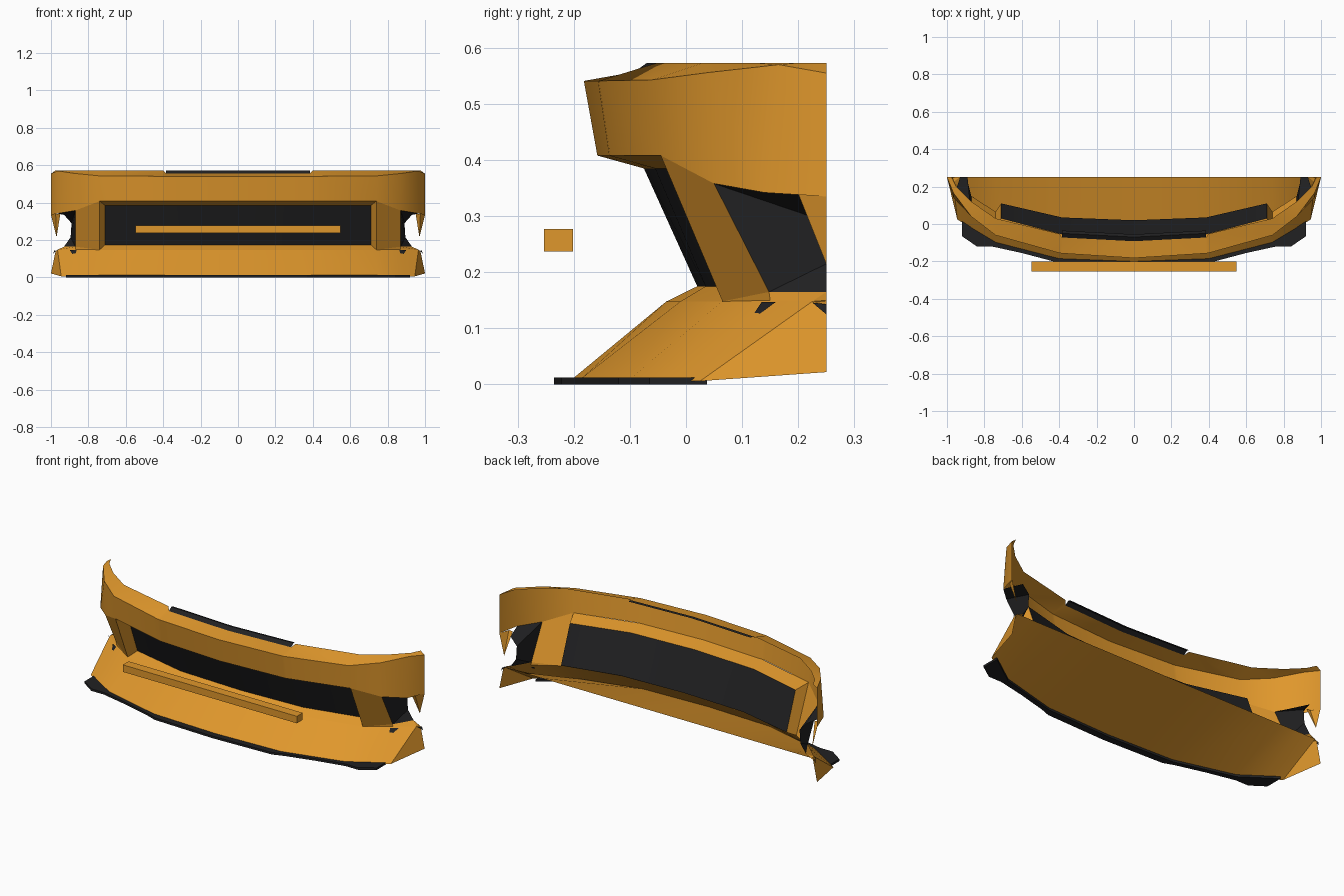
import bpy, bmesh, math

if "Cube" in bpy.data.objects:
    bpy.data.objects.remove(bpy.data.objects["Cube"])

def material(name, rgb):
    m = bpy.data.materials.new(name)
    m.diffuse_color = (*rgb, 1)
    m.use_nodes = True
    m.node_tree.nodes["Principled BSDF"].inputs["Base Color"].default_value = m.diffuse_color
    return m

ORANGE = material("orange_paint", (0.74, 0.31, 0.025))
BLACK = material("black_plastic", (0.015, 0.015, 0.016))

def finish(bm, name, mat, smooth=False):
    bmesh.ops.remove_doubles(bm, verts=bm.verts[:], dist=0.0005)
    bmesh.ops.recalc_face_normals(bm, faces=bm.faces[:])
    me = bpy.data.meshes.new(name)
    bm.to_mesh(me)
    bm.free()
    me.materials.append(mat)
    ob = bpy.data.objects.new(name, me)
    bpy.context.collection.objects.link(ob)
    if smooth:
        bpy.ops.object.select_all(action='DESELECT')
        ob.select_set(True)
        bpy.context.view_layer.objects.active = ob
        bpy.ops.object.shade_smooth_by_angle(angle=math.radians(35))
    return ob

def loft(name, rows, mat, smooth=False):
    """Skin between rows of half-width points, mirrored across x = 0."""
    bm = bmesh.new()
    for s in (1, -1):
        grid = [[bm.verts.new((s * x, y, z)) for x, y, z in r] for r in rows]
        for a, b in zip(grid, grid[1:]):
            for i in range(len(a) - 1):
                bm.faces.new((a[i], a[i + 1], b[i + 1], b[i]))
    return finish(bm, name, mat, smooth)

def panels(name, polys, mat):
    """Separate flat panels, mirrored across x = 0."""
    bm = bmesh.new()
    for s in (1, -1):
        for p in polys:
            bm.faces.new([bm.verts.new((s * x, y, z)) for x, y, z in p])
    return finish(bm, name, mat)

def slab(name, outline, z0, z1, mat):
    """Mirrored plan outline extruded upward."""
    pts = outline + [(-x, y) for x, y in reversed(outline) if x > 0]
    bm = bmesh.new()
    f = bm.faces.new([bm.verts.new((x, y, z0)) for x, y in pts])
    up = bmesh.ops.extrude_face_region(bm, geom=[f])
    for v in up["geom"]:
        if isinstance(v, bmesh.types.BMVert):
            v.co.z = z1
    return finish(bm, name, mat)

# upper bumper band with hood flange
band_top = [(0, -.182, .541), (.385, -.157, .541), (.4, -.155, .541), (.74, -.06, .543),
            (.87, .04, .556), (.965, .165, .57), (1, .25, .555)]
band_low = [(0, -.158, .408), (.385, -.137, .408), (.4, -.135, .408), (.74, -.045, .408),
            (.87, .05, .358), (.965, .14, .342), (1, .25, .335)]
flange = [(0, -.092, .557), (.385, -.072, .557), (.4, -.052, .573), (.74, .03, .573),
          (.87, .12, .573), (.95, .2, .573), (.975, .25, .573)]
loft("upper_bumper_band", [flange, band_top, band_low], ORANGE, True)

# dark hood seal along the middle of the flange
loft("hood_seal", [flange[:2], [(0, -.07, .573), (.385, -.05, .573)],
                   [(0, -.055, .57), (.385, -.035, .57)]], BLACK)

# lower bumper wall
lip = [(0, -.035, .148), (.4, -.01, .148), (.74, .065, .148),
       (.87, .15, .15), (.965, .225, .148), (.975, .25, .142)]
base = [(0, -.2, .012), (.4, -.185, .012), (.74, -.1, .01),
        (.86, -.03, .008), (.945, .025, .006), (1, .25, .022)]
loft("lower_bumper", [lip, base], ORANGE, True)

# floor pan rising from the front lip to a straight rear edge
rear = [(x, .25, .15) for x in (0, .4, .74, .86, .965)]
loft("floor_pan", [base[:5], rear], ORANGE, True)
panels("floor_corners", [[base[4], lip[4], rear[4]]], ORANGE)

# grille and the frame sloping in to it
grille_top = [(0, -.075, .385), (.385, -.055, .385), (.71, .03, .385)]
grille_low = [(0, .02, .175), (.385, .035, .175), (.71, .11, .175)]
opening = [band_low[0], band_low[1], band_low[3]]
loft("grille", [grille_top, grille_low], BLACK, True)
loft("grille_frame_top", [opening, grille_top], ORANGE, True)
loft("grille_frame_bottom", [grille_low, lip[:3]], ORANGE, True)
panels("grille_frame_sides",
       [[opening[2], grille_top[2], grille_low[2], lip[2]]], ORANGE)

# pillars between grille and side vents
foot = (.87, .148, .165)
panels("pillars", [[opening[2], band_low[4], foot, lip[2]],
                   [foot, lip[3], lip[2]]], ORANGE)

# recessed side vents and the shelf below them
wall_hi, wall_lo, shelf = (.89, .25, .29), (.895, .25, .215), (.93, .25, .165)
panels("side_vents", [[band_low[4], foot, wall_lo, wall_hi],
                      [band_low[4], band_low[5], (.93, .25, .335), wall_hi],
                      [foot, shelf, wall_lo]], BLACK)
panels("vent_shelves", [[foot, shelf, lip[4], lip[3]],
                        [shelf, lip[5], lip[4]]], ORANGE)

# pointed tabs hanging at the rear of the vents
panels("vent_tabs", [[(.975, .2, .34), (1, .25, .336), (.97, .25, .215)],
                     [(.95, .2, .34), (.975, .2, .34), (.97, .25, .215)]], ORANGE)

# small dark notches on the lower corners
panels("corner_notches", [[(.875, .11, .11), (.862, .135, .147), (.90, .16, .147)],
                          [(.972, .225, .146), (.983, .25, .143), (.99, .25, .125)]], BLACK)

# splitter and floating front bar
slab("splitter", [(0, -.235), (.37, -.222), (.43, -.2), (.6, -.155), (.76, -.12),
                  (.84, -.12), (.92, -.065), (.92, .037), (.74, -.09), (.4, -.18), (0, -.195)],
     0, .012, BLACK)
slab("front_bar", [(0, -.253), (.548, -.253), (.548, -.201), (0, -.201)], .237, .277, ORANGE)
